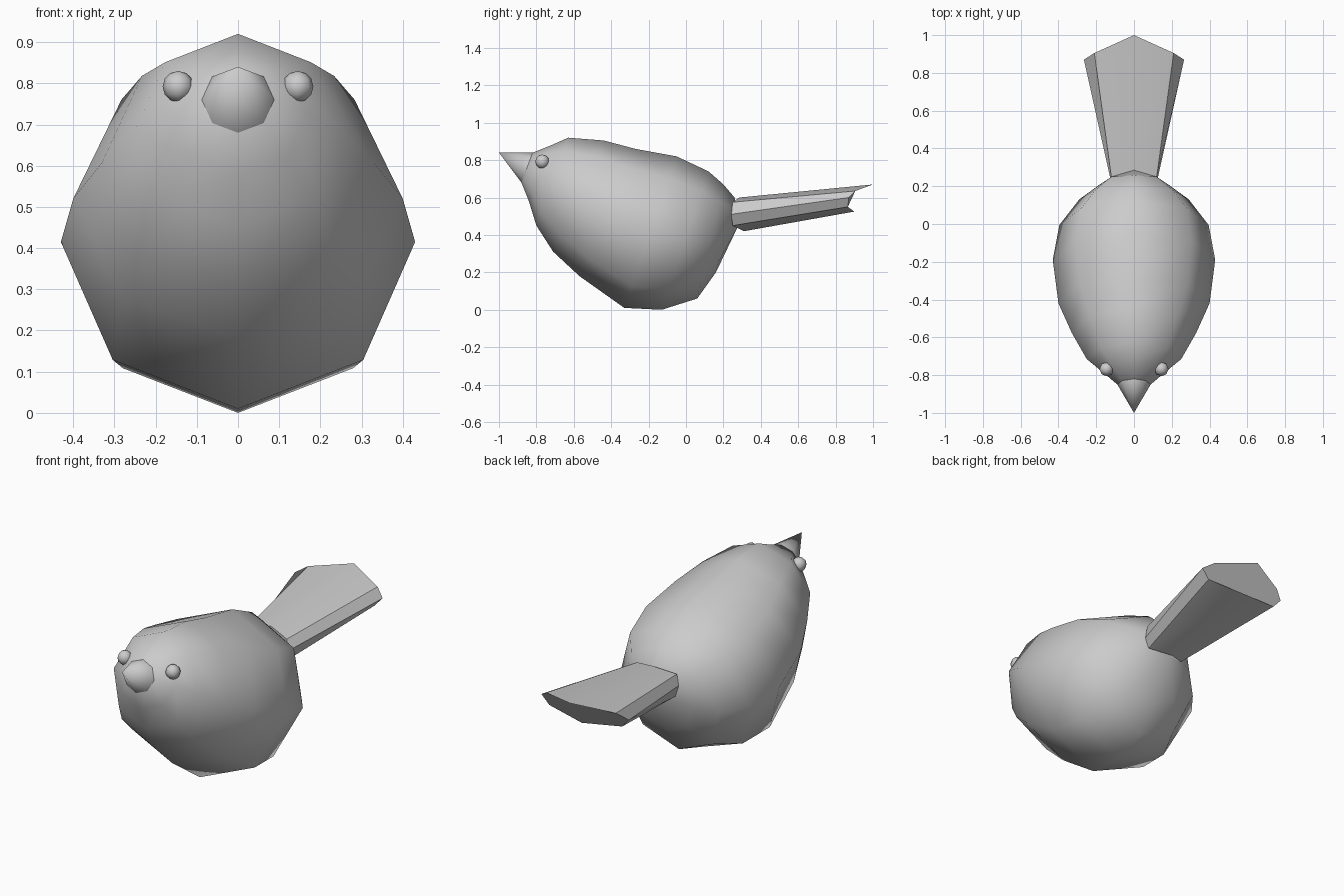
import bpy, bmesh, math
from mathutils import Vector

if "Cube" in bpy.data.objects:
    bpy.data.objects.remove(bpy.data.objects["Cube"])

grey = bpy.data.materials.new("plain grey")
grey.diffuse_color = (0.6, 0.6, 0.6, 1)
grey.use_nodes = True
grey.node_tree.nodes["Principled BSDF"].inputs["Base Color"].default_value = grey.diffuse_color


def finish(bm, name, angle):
    """Turn a bmesh into a smooth shaded object."""
    bmesh.ops.recalc_face_normals(bm, faces=bm.faces)
    mesh = bpy.data.meshes.new(name)
    bm.to_mesh(mesh)
    bm.free()
    mesh.materials.append(grey)
    ob = bpy.data.objects.new(name, mesh)
    bpy.context.collection.objects.link(ob)
    bpy.ops.object.select_all(action='DESELECT')
    ob.select_set(True)
    bpy.context.view_layer.objects.active = ob
    bpy.ops.object.shade_smooth_by_angle(angle=math.radians(angle))
    return ob


def octagon(top, bottom, half_width):
    """Tilted eight-sided ring between a top and a bottom (y, z) point."""
    t, b = Vector((0, *top)), Vector((0, *bottom))
    mid, half = (t + b) / 2, (t - b) / 2
    return [mid + half * math.cos(a) + Vector((half_width * math.sin(a), 0, 0))
            for a in (i * math.pi / 4 for i in range(8))]


def loft(name, rings, start=None, end=None, angle=180):
    """Skin a list of rings, closing each end with a point or a flat face."""
    bm = bmesh.new()
    loops = [[bm.verts.new(p) for p in ring] for ring in rings]
    n = len(loops[0])
    for a, b in zip(loops, loops[1:]):
        for i in range(n):
            j = (i + 1) % n
            bm.faces.new((a[i], a[j], b[j], b[i]))
    for loop, tip in ((loops[0], start), (loops[-1], end)):
        if tip:
            v = bm.verts.new(tip)
            for i in range(n):
                bm.faces.new((loop[i], loop[(i + 1) % n], v))
        else:
            bm.faces.new(loop)
    return finish(bm, name, angle)


# Body: tilted octagons from the face to the rump
beak_base = octagon((-0.82, 0.84), (-0.88, 0.68), 0.088)
body = [
    beak_base,
    octagon((-0.72, 0.88), (-0.84, 0.58), 0.17),
    octagon((-0.63, 0.92), (-0.80, 0.45), 0.25),
    octagon((-0.44, 0.905), (-0.71, 0.31), 0.33),
    octagon((-0.27, 0.86), (-0.57, 0.18), 0.40),
    octagon((-0.05, 0.82), (-0.33, 0.01), 0.43),
    octagon((0.12, 0.74), (-0.13, 0.0), 0.395),
    octagon((0.20, 0.67), (0.06, 0.06), 0.29),
    octagon((0.26, 0.60), (0.16, 0.20), 0.18),
]
loft("body", body, end=(0, 0.28, 0.45))

# Beak: pointed cone on the face
loft("beak", [beak_base], end=(0, -1.0, 0.84), angle=60)


# Tail: flared prism, each half ring mirrored across x
def mirrored(half):
    return half + [(-x, y, z) for x, y, z in half[-2:0:-1]]


tail_root = mirrored([(0, 0.285, 0.60), (0.12, 0.25, 0.575), (0.125, 0.24, 0.51),
                      (0.11, 0.25, 0.45), (0, 0.31, 0.42)])
tail_end = mirrored([(0, 1.0, 0.67), (0.21, 0.905, 0.635), (0.265, 0.87, 0.60),
                     (0.22, 0.865, 0.55), (0, 0.90, 0.525)])
loft("tail", [tail_root, tail_end], angle=40)

# Eyes: small low-sided balls
for side, label in ((-1, "left"), (1, "right")):
    bm = bmesh.new()
    bmesh.ops.create_uvsphere(bm, u_segments=8, v_segments=6, radius=0.038)
    bmesh.ops.translate(bm, verts=bm.verts, vec=(0.145 * side, -0.768, 0.792))
    finish(bm, label + "_eye", 180)
